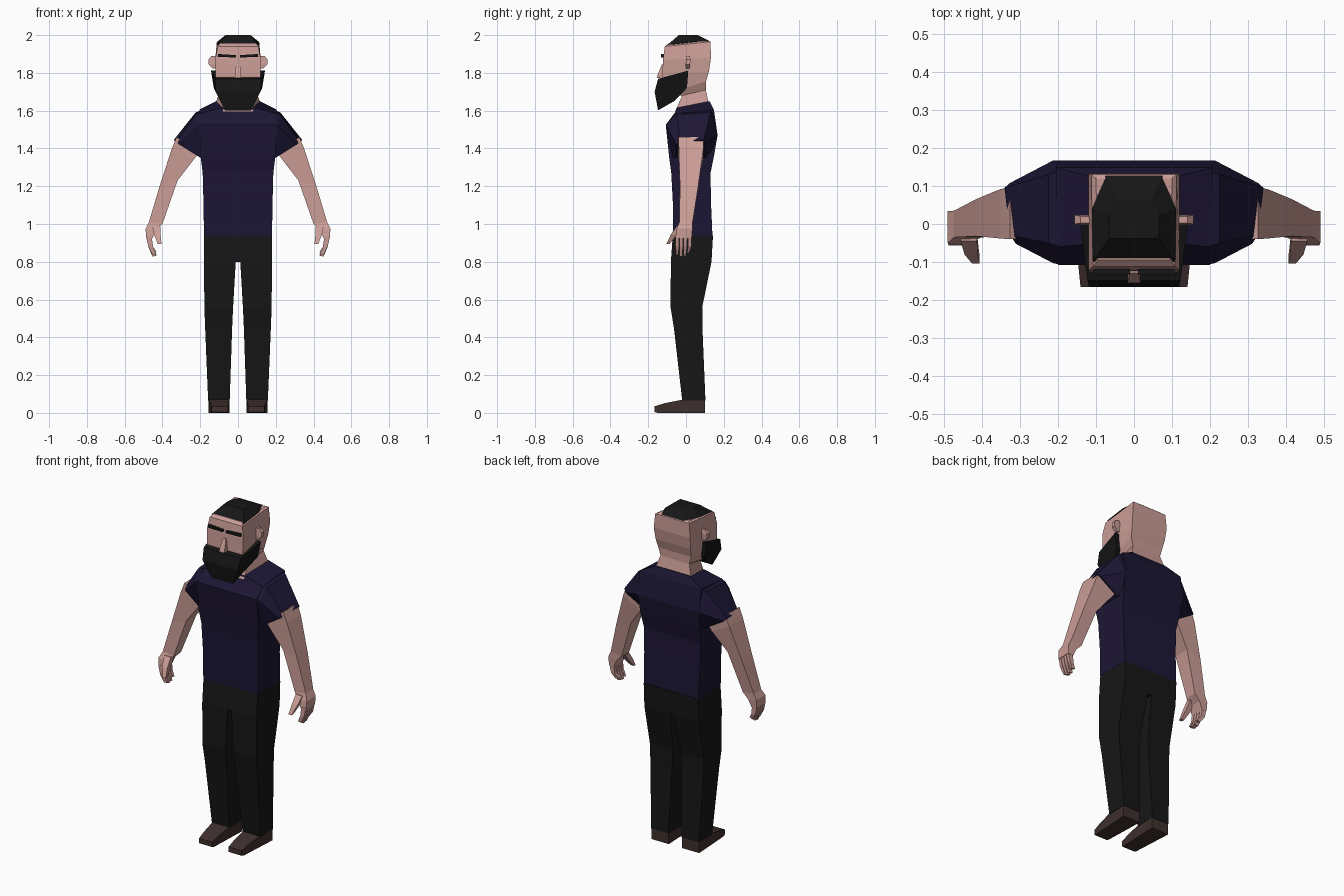
import bpy, bmesh
from mathutils import Vector


def material(name, rgb):
    m = bpy.data.materials.new(name)
    m.diffuse_color = (*rgb, 1)
    return m


SKIN = material("skin", (0.60, 0.34, 0.31))
SHIRT = material("navy", (0.012, 0.008, 0.035))
BLACK = material("black", (0.008, 0.008, 0.008))
LEATHER = material("leather", (0.05, 0.03, 0.027))


def loft(name, rings, mat, mirror=False):
    """Skin a stack of equal-length rings with flat faces and cap both ends."""
    bm = bmesh.new()
    vs = [[bm.verts.new(p) for p in r] for r in rings]
    n = len(rings[0])
    for a, b in zip(vs, vs[1:]):
        for i in range(n):
            j = (i + 1) % n
            bm.faces.new((a[i], a[j], b[j], b[i]))
    bm.faces.new(vs[0])
    bm.faces.new(vs[-1])
    bmesh.ops.recalc_face_normals(bm, faces=bm.faces)
    me = bpy.data.meshes.new(name)
    bm.to_mesh(me)
    bm.free()
    me.materials.append(mat)
    ob = bpy.data.objects.new(name, me)
    bpy.context.collection.objects.link(ob)
    if mirror:
        ob.modifiers.new("Mirror", 'MIRROR').use_mirror_merge = False
    return ob


def rect(x0, x1, y0, y1, z0, z1=None):
    """Four-corner ring; z0 is the height on the x0 side, z1 on the x1 side."""
    z1 = z0 if z1 is None else z1
    return [(x0, y0, z0), (x1, y0, z1), (x1, y1, z1), (x0, y1, z0)]


def sym(x, y0, y1, z):
    return rect(-x, x, y0, y1, z)


def quad(xf, yf, zf, xb, yb, zb):
    """Symmetric ring with separate front and back edges."""
    return [(-xf, yf, zf), (xf, yf, zf), (xb, yb, zb), (-xb, yb, zb)]


# Shirt body, rising to shoulders and collar
loft("shirt_body", [
    sym(.18, -.07, .14, .94), sym(.183, -.07, .132, 1.12), sym(.187, -.078, .13, 1.27),
    sym(.198, -.09, .148, 1.36), quad(.2, -.107, 1.525, .2, .167, 1.47),
    quad(.2, -.06, 1.585, .205, .148, 1.605), quad(.09, -.05, 1.615, .115, .125, 1.65)],
    SHIRT)

# Short sleeves
loft("sleeve", [
    [(.19, -.06, 1.588), (.19, .14, 1.605), (.19, .167, 1.47),
     (.18, .13, 1.34), (.18, -.07, 1.34), (.19, -.107, 1.525)],
    [(.225, -.05, 1.58), (.225, .13, 1.59), (.212, .167, 1.47),
     (.19, .125, 1.345), (.19, -.07, 1.345), (.212, -.103, 1.52)],
    [(.325, -.03, 1.435), (.34, .095, 1.445), (.325, .108, 1.43),
     (.20, .10, 1.355), (.20, -.05, 1.355), (.31, -.052, 1.42)]], SHIRT, True)

# Arms down to the palm
loft("arm", [
    rect(.205, .325, -.04, .095, 1.38, 1.46), rect(.235, .35, -.038, .092, 1.34, 1.40),
    rect(.32, .415, -.032, .065, 1.23, 1.20), rect(.40, .472, -.035, .035, 1.00, 1.01),
    rect(.435, .489, -.05, .034, .965, .975), rect(.455, .487, -.056, .03, .92, .925)],
    SKIN, True)

# Fingers
for i, drop in enumerate((.01, 0, .004, .02)):
    y = -.056 + i * .022
    t = -.052 + i * .019
    loft(f"finger_{i + 1}", [
        rect(.457, .487, y, y + .019, .935), rect(.45, .475, y, y + .018, .88),
        rect(.432, .453, t, t + .013, .832 + drop, .827 + drop)], SKIN, True)

# Thumb
loft("thumb", [
    rect(.412, .455, -.045, -.01, .995), rect(.41, .445, -.08, -.045, .945),
    rect(.405, .425, -.104, -.086, .895)], SKIN, True)

# Trousers
loft("hips", [sym(.179, -.07, .143, .94), sym(.18, -.08, .135, .80)], BLACK)
loft("trouser_leg", [
    rect(.012, .18, -.08, .135, .80), rect(.026, .178, -.082, .086, .56),
    rect(.031, .174, -.064, .087, .45), rect(.044, .158, -.02, .103, .065)], BLACK, True)

# Shoes: side outline with toe narrower than heel
shoe = [(.1, 0), (.1, .066), (-.02, .07), (-.11, .052), (-.166, .035), (-.166, .005), (-.15, 0)]
loft("shoe", [
    [(.044 + max(0, -y) * .06, y, z) for y, z in shoe],
    [(.157 - max(0, -y) * .1, y, z) for y, z in shoe]], LEATHER, True)

# Head and neck
loft("head", [
    quad(.08, -.058, 1.595, .118, .12, 1.64), quad(.08, -.02, 1.68, .095, .105, 1.71),
    quad(.10, -.10, 1.69, .108, .106, 1.755), quad(.118, -.125, 1.78, .115, .122, 1.81),
    quad(.12, -.122, 1.87, .12, .132, 1.88), quad(.108, -.112, 1.94, .112, .13, 1.965),
    quad(.095, -.095, 1.955, .10, .12, 1.97)], SKIN)

# Cropped hair cap
base = [(-.108, -.098, 1.948), (.108, -.098, 1.948), (.11, .04, 1.965),
        (.075, .127, 1.968), (-.075, .127, 1.968), (-.11, .04, 1.965)]
mid = Vector((0, .01, 2.0))
loft("hair", [base, [(x * .6, mid.y + (y - mid.y) * .45, mid.z) for x, y, z in base]], BLACK)

# Beard: side outline as (half width, y, z)
beard = [(.143, .012, 1.812), (.122, -.148, 1.768), (.118, -.166, 1.70),
         (.07, -.148, 1.602), (.085, -.06, 1.652), (.128, .005, 1.72)]
loft("beard", [[(-x, y, z) for x, y, z in beard], beard], BLACK)

# Brows, nose and ears
loft("eyebrow", [rect(.01, .106, -.133, -.11, 1.882, 1.884),
                 rect(.01, .106, -.133, -.11, 1.894, 1.9)], BLACK, True)
loft("nose", [sym(.016, -.155, -.11, 1.772), sym(.017, -.15, -.11, 1.79),
              sym(.01, -.128, -.11, 1.845)], SKIN)
loft("ear", [rect(.11, .132, .0, .018, 1.822), rect(.11, .155, -.002, .022, 1.845),
             rect(.11, .156, .0, .024, 1.872), rect(.11, .14, .002, .02, 1.89)], SKIN, True)
